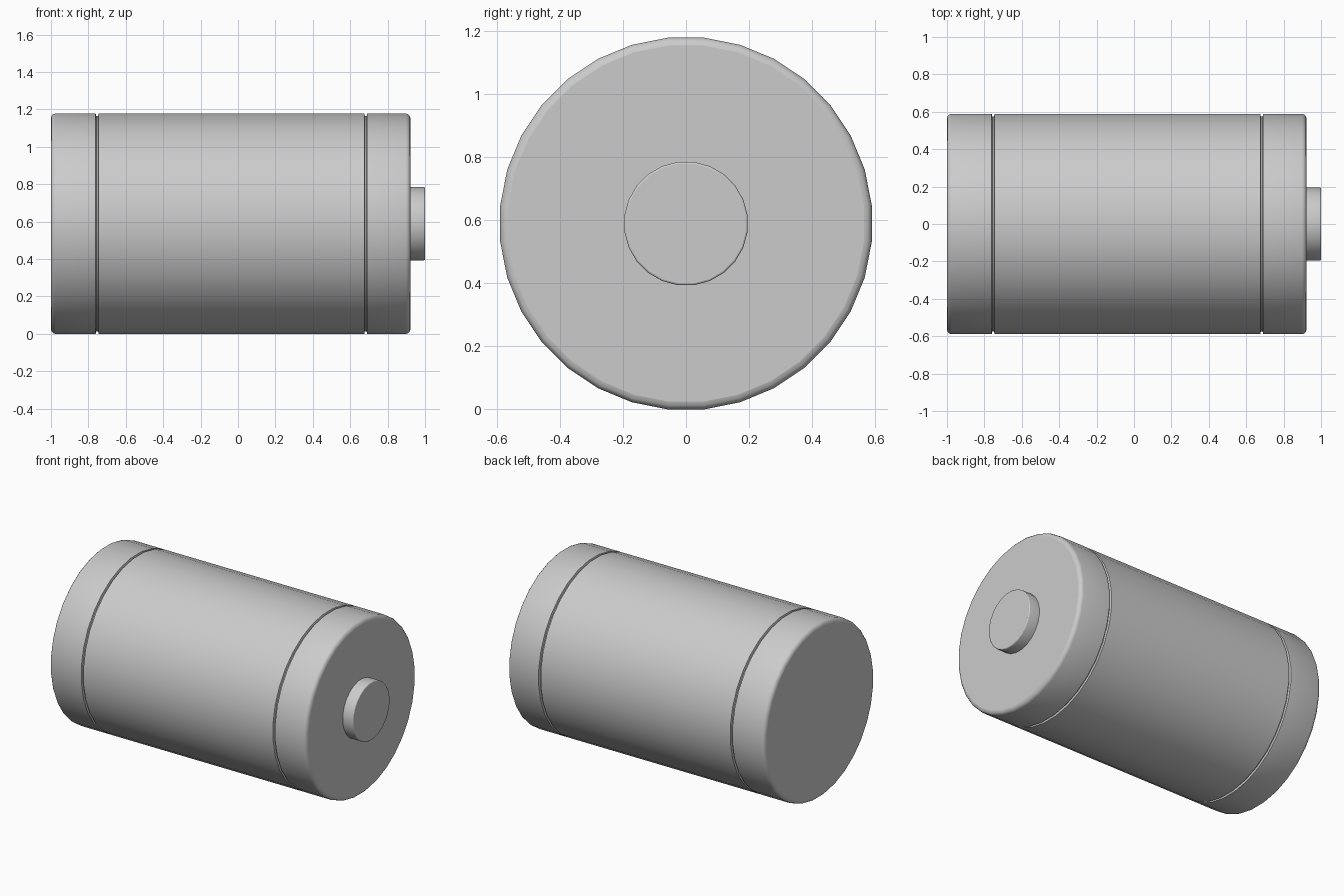
import bpy
from math import cos, sin, pi, radians

if "Cube" in bpy.data.objects:
    bpy.data.objects.remove(bpy.data.objects["Cube"])

CENTRE_Z = 0.589


def lathe(name, profile, sides):
    """Revolve (x, radius) points around the horizontal x axis, with flat end caps."""
    verts, faces = [], []
    for x, r in profile:
        for i in range(sides):
            a = 2 * pi * (i + 0.5) / sides
            verts.append((x, r * cos(a), CENTRE_Z + r * sin(a)))
    for k in range(len(profile) - 1):
        for i in range(sides):
            j = (i + 1) % sides
            a, b = k * sides, (k + 1) * sides
            faces.append((a + j, a + i, b + i, b + j))
    last = (len(profile) - 1) * sides
    faces.append(tuple(reversed(range(sides))))
    faces.append(tuple(range(last, last + sides)))
    mesh = bpy.data.meshes.new(name)
    mesh.from_pydata(verts, [], faces)
    mesh.update()
    obj = bpy.data.objects.new(name, mesh)
    bpy.context.collection.objects.link(obj)
    bpy.ops.object.select_all(action='DESELECT')
    obj.select_set(True)
    bpy.context.view_layer.objects.active = obj
    bpy.ops.object.shade_smooth_by_angle(angle=radians(35))
    return obj


def rounded(x, r, b, direction):
    """Rounded rim: points from the end face (x) to the side wall (r)."""
    return [(x + direction * b * (1 - cos(t)), r - b + b * sin(t))
            for t in (0, pi / 6, pi / 3, pi / 2)]


def groove(x, r, half=0.008, depth=0.014):
    return [(x - half, r), (x - half * 0.6, r - depth),
            (x + half * 0.6, r - depth), (x + half, r)]


# Main case: rounded ends and two seam grooves
R = 0.592
case = (rounded(-1.0, R, 0.025, 1) + groove(-0.753, R) + groove(0.683, R)
        + rounded(0.922, R, 0.025, -1)[::-1])
lathe("battery_case", case, 32)

# Raised positive terminal
B = 0.197
terminal = [(0.915, B)] + rounded(1.0, B, 0.006, -1)[::-1]
lathe("positive_terminal", terminal, 24)
